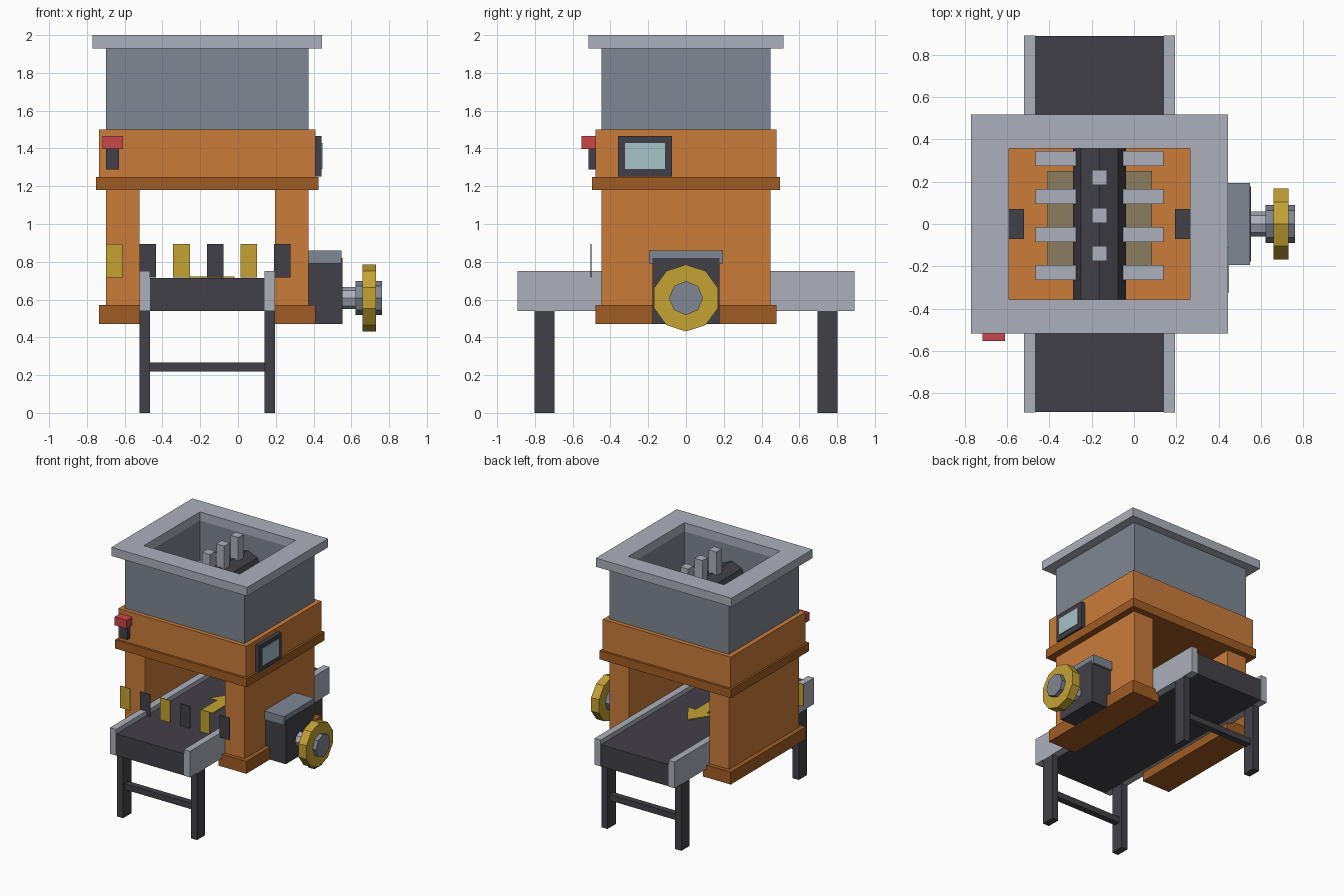
import bpy, bmesh, math
from mathutils import Matrix

cube = bpy.data.objects.get("Cube")
if cube:
    bpy.data.objects.remove(cube, do_unlink=True)


def material(name, rgb):
    def linear(v):
        v /= 255
        return v / 12.92 if v <= 0.04045 else ((v + 0.055) / 1.055) ** 2.4
    colour = [linear(v) for v in rgb] + [1]
    m = bpy.data.materials.new(name)
    m.use_nodes = True
    m.diffuse_color = colour
    m.node_tree.nodes["Principled BSDF"].inputs["Base Color"].default_value = colour
    return m


ORANGE = material("orange paint", (202, 124, 58))
BROWN = material("dark orange trim", (160, 92, 35))
STEEL = material("blue grey steel", (127, 135, 147))
LIGHT = material("light grey metal", (172, 176, 187))
DARK = material("charcoal", (66, 64, 72))
YELLOW = material("warning yellow", (196, 162, 52))
RED = material("red", (202, 70, 74))
GLASS = material("pale blue screen", (166, 194, 200))
TAN = material("olive tan", (139, 125, 95))

CX = -0.163          # centre line of the machine body and conveyor
AXLE_Z = 0.608       # handwheel axle height
ROTOR_Z = 1.68       # shredder rotor height


def finish(name, bm, mat):
    bmesh.ops.recalc_face_normals(bm, faces=bm.faces)
    mesh = bpy.data.meshes.new(name)
    bm.to_mesh(mesh)
    bm.free()
    mesh.materials.append(mat)
    obj = bpy.data.objects.new(name, mesh)
    bpy.context.collection.objects.link(obj)
    return obj


def box(name, mat, x, y, z):
    """Box from (low, high) pairs."""
    bm = bmesh.new()
    spans = (x, y, z)
    size = [b - a for a, b in spans]
    mid = [(a + b) / 2 for a, b in spans]
    bmesh.ops.create_cube(bm, size=1, matrix=Matrix.Translation(mid) @ Matrix.Diagonal(size + [1]))
    return finish(name, bm, mat)


def centred(name, mat, half_x, half_y, z):
    return box(name, mat, (CX - half_x, CX + half_x), (-half_y, half_y), z)


def frame(name, mat, outer, inner, z):
    """Rectangular ring around the centre line, from half sizes."""
    bm = bmesh.new()
    corners = ((-1, -1), (1, -1), (1, 1), (-1, 1))
    loops = [[bm.verts.new((CX + sx * h[0], sy * h[1], height)) for sx, sy in corners]
             for h, height in ((outer, z[0]), (outer, z[1]), (inner, z[1]), (inner, z[0]))]
    for a, b in zip(loops, loops[1:] + loops[:1]):
        for i in range(4):
            j = (i + 1) % 4
            bm.faces.new((a[i], a[j], b[j], b[i]))
    return finish(name, bm, mat)


def prism(name, mat, sides, radius, axis, span, centre):
    """Flat-sided cylinder along x or y with one corner pointing up."""
    bm = bmesh.new()
    ends = []
    for s in span:
        ring = []
        for i in range(sides):
            a = 2 * math.pi * i / sides
            u, z = centre[0] + radius * math.sin(a), centre[1] + radius * math.cos(a)
            ring.append(bm.verts.new((s, u, z) if axis == "x" else (u, s, z)))
        ends.append(ring)
        bm.faces.new(ring)
    for i in range(sides):
        j = (i + 1) % sides
        bm.faces.new((ends[0][i], ends[0][j], ends[1][j], ends[1][i]))
    return finish(name, bm, mat)


def mirrored(a, b, side):
    """Span offset from the centre line on either side."""
    return tuple(sorted((CX + side * a, CX + side * b)))


# Conveyor
centred("conveyor_belt", DARK, 0.303, 0.888, (0.54, 0.715))
for side, label in ((1, "left"), (-1, "right")):
    rail = mirrored(0.303, 0.358, side)
    box(f"{label}_rail", LIGHT, rail, (-0.892, 0.892), (0.54, 0.752))
    for y, end in ((-0.75, "front"), (0.75, "back")):
        box(f"{end}_{label}_leg", DARK, rail, (y - 0.053, y + 0.053), (0, 0.54))
for y, end in ((-0.75, "front"), (0.75, "back")):
    centred(f"{end}_cross_bar", DARK, 0.303, 0.025, (0.22, 0.268)).location.y = y

# Flow arrow lying on the belt
bm = bmesh.new()
half = [(0.05, -0.2), (0.05, 0), (0.12, 0)]
outline = half + [(0, 0.18)] + [(-x, y) for x, y in reversed(half)]
face = bm.faces.new([bm.verts.new((x - 0.138, y, 0.714)) for x, y in outline])
top = bmesh.ops.extrude_face_region(bm, geom=[face])["geom"]
for v in top:
    if isinstance(v, bmesh.types.BMVert):
        v.co.z += 0.008
finish("flow_arrow", bm, YELLOW)

# Side pillars with plinths
for side, label in ((1, "left"), (-1, "right")):
    box(f"{label}_pillar", ORANGE, mirrored(0.358, 0.535, side), (-0.447, 0.447), (0.57, 1.18))
    box(f"{label}_plinth", BROWN, mirrored(0.325, 0.573, side), (-0.48, 0.48), (0.47, 0.57))

# Upper body and hopper
centred("body_ledge", BROWN, 0.588, 0.498, (1.18, 1.25))
centred("upper_body", ORANGE, 0.572, 0.48, (1.25, 1.5))
frame("hopper", STEEL, (0.535, 0.447), (0.428, 0.357), (1.5, 1.93))
frame("hopper_rim", LIGHT, (0.607, 0.517), (0.428, 0.357), (1.93, 2.0))
centred("throat_plate", TAN, 0.247, 0.25, (1.5, 1.508))

# Shredder rotor with alternating teeth
prism("rotor", DARK, 8, 0.125, "y", (-0.356, 0.356), (CX, ROTOR_Z))
for i in range(7):
    y = 0.31 - 0.09 * i
    reach, thin = 0.302, 0.035
    half_x, half_z = (reach, thin) if i % 2 == 0 else (thin, reach)
    box(f"rotor_tooth_{i + 1}", LIGHT, (CX - half_x, CX + half_x), (y - thin, y + thin),
        (ROTOR_Z - half_z, ROTOR_Z + half_z))
for side, label in ((1, "left"), (-1, "right")):
    box(f"{label}_bearing", DARK, mirrored(0.358, 0.428, side), (-0.07, 0.07),
        (ROTOR_Z - 0.07, ROTOR_Z + 0.07))

# Striped curtain flaps at the front
for i in range(6):
    x = -0.655 + 0.178 * i
    box(f"curtain_flap_{i + 1}", DARK if i % 2 else YELLOW, (x - 0.044, x + 0.044),
        (-0.506, -0.5), (0.717, 0.895))

# Drive motor and handwheel
box("motor_housing", DARK, (0.37, 0.552), (-0.178, 0.178), (0.47, 0.82))
box("motor_cap", STEEL, (0.37, 0.549), (-0.195, 0.195), (0.79, 0.86))
prism("wheel_shaft", LIGHT, 8, 0.058, "x", (0.55, 0.63), (0, AXLE_Z))
prism("wheel_hub", STEEL, 8, 0.09, "x", (0.622, 0.762), (0, AXLE_Z))
prism("handwheel", YELLOW, 10, 0.177, "x", (0.66, 0.73), (0, AXLE_Z))

# Control screen on the left side
box("screen_frame", DARK, (0.409, 0.441), (-0.36, -0.073), (1.252, 1.465))
box("screen", GLASS, (0.441, 0.448), (-0.324, -0.11), (1.29, 1.43))

# Emergency stop
box("stop_bracket", DARK, (-0.7, -0.63), (-0.516, -0.48), (1.288, 1.397))
box("stop_button", RED, (-0.717, -0.61), (-0.552, -0.48), (1.397, 1.465))
